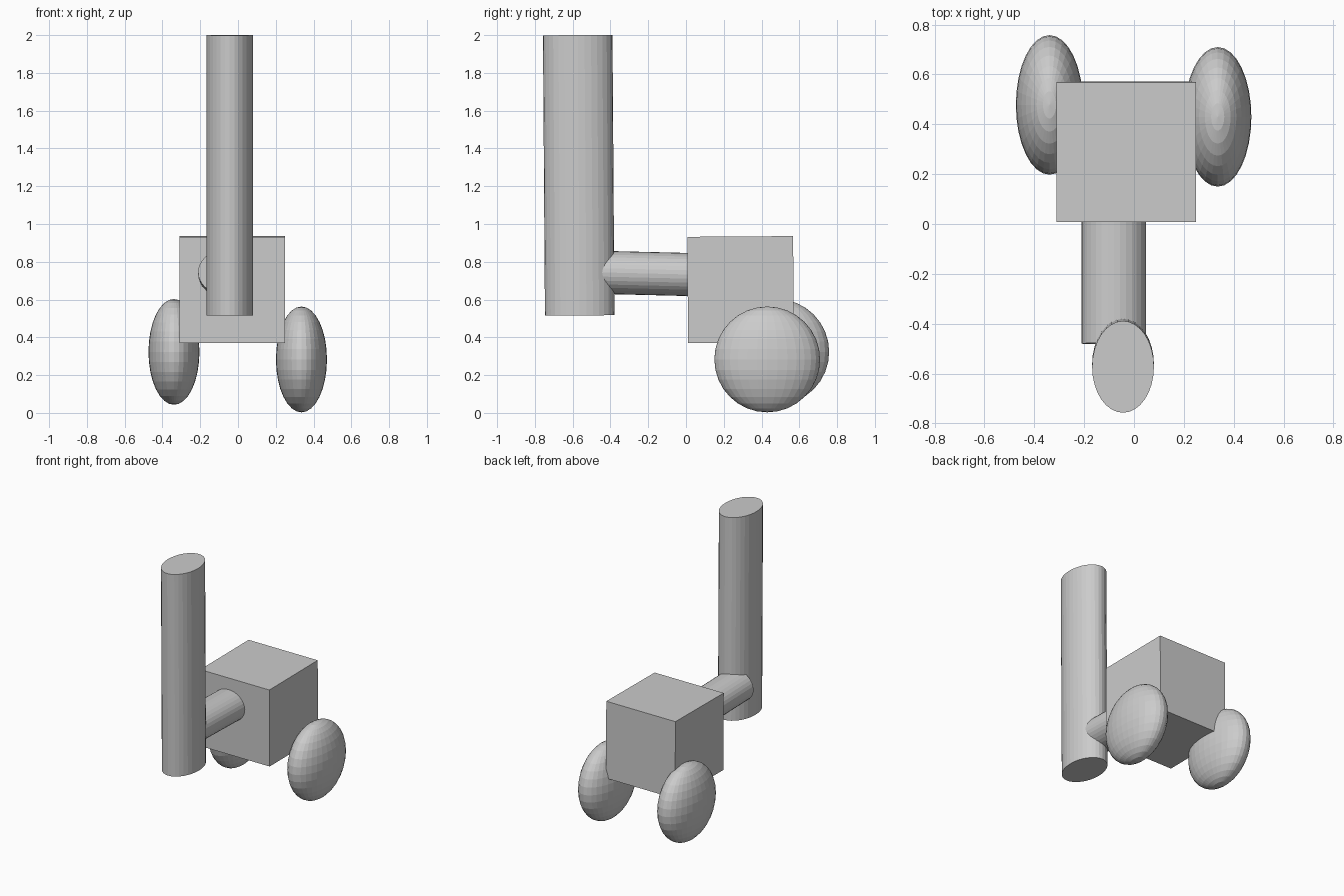
import bpy
from math import radians

if "Cube" in bpy.data.objects:
    bpy.data.objects.remove(bpy.data.objects["Cube"])


def finish(name, scale, tilt):
    ob = bpy.context.object
    ob.name = name
    ob.scale = scale
    ob.rotation_euler.x = radians(tilt)
    return ob


def rod(name, centre, scale, tilt):
    # elliptical cylinder: scale holds both radii and the half length
    bpy.ops.mesh.primitive_cylinder_add(vertices=32, radius=1, depth=2, location=centre)
    return finish(name, scale, tilt)


def wheel(name, centre):
    # flattened ball used as a wheel
    bpy.ops.mesh.primitive_uv_sphere_add(segments=32, ring_count=16, radius=1, location=centre)
    return finish(name, (0.135, 0.28, 0.28), 0)


# Box body
bpy.ops.mesh.primitive_cube_add(size=2, location=(-0.031, 0.289, 0.653))
finish("body", (0.28, 0.28, 0.281), 0.4)

# Tall upright column and the arm joining it to the body
rod("column", (-0.044, -0.568, 1.258), (0.124, 0.184, 0.742), 0.4)
rod("arm", (-0.081, -0.165, 0.737), (0.13, 0.114, 0.315), 88.6)

# Wheels at the back corners
wheel("wheel_right", (0.336, 0.43, 0.283))
wheel("wheel_left", (-0.339, 0.478, 0.323))
